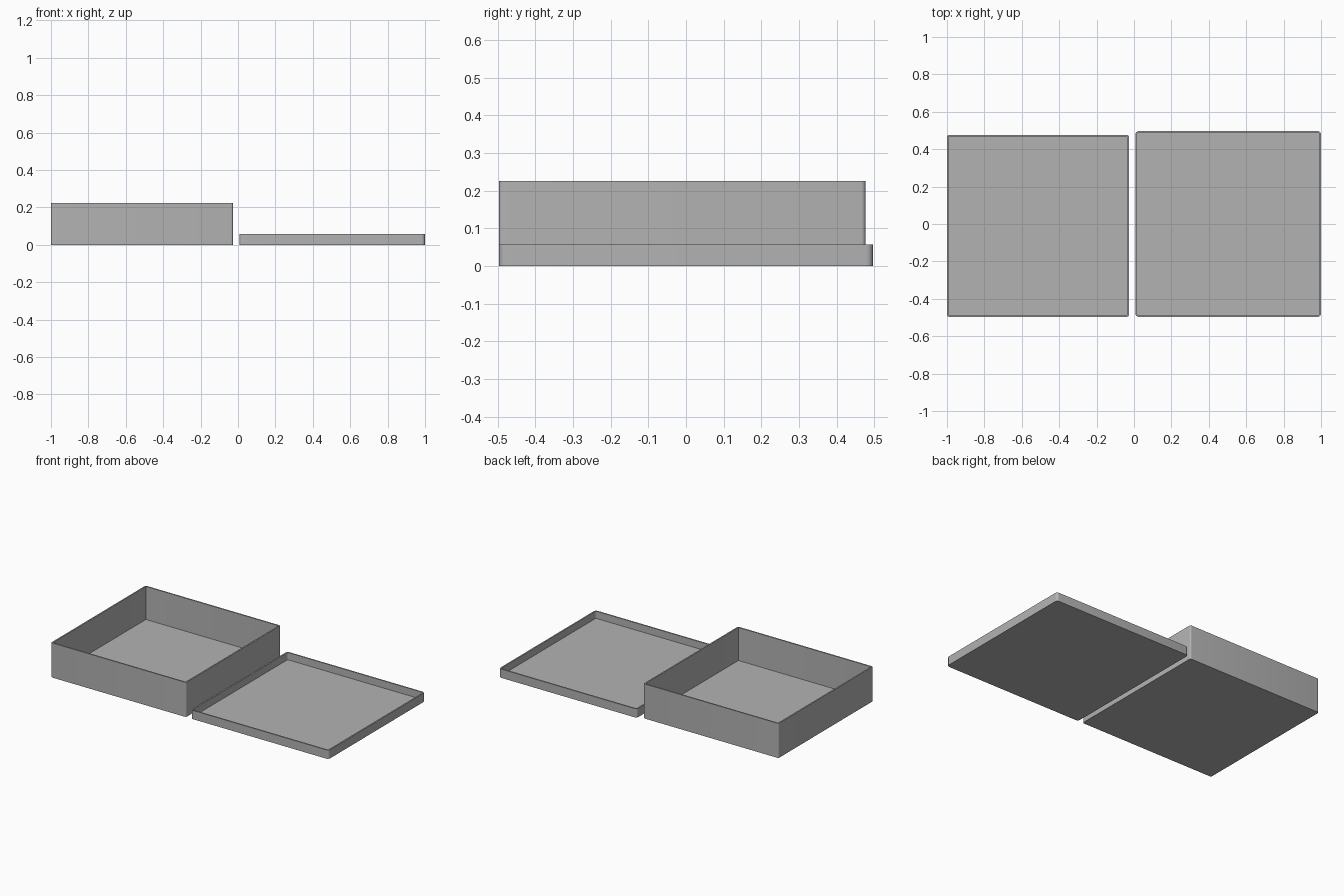
import bpy
import bmesh
import math

default_cube = bpy.data.objects.get("Cube")
if default_cube:
    bpy.data.objects.remove(default_cube, do_unlink=True)

GREY = (0.45, 0.45, 0.45, 1)
material = bpy.data.materials.new("plain_grey")
material.use_nodes = True
material.diffuse_color = GREY
material.node_tree.nodes["Principled BSDF"].inputs["Base Color"].default_value = GREY

WALL = 0.009
FLOOR = 0.01
FRONT = -0.4965


def open_tray(name, left, size, height, radius):
    """Square tray with rounded upright corners, hollowed from above."""
    bm = bmesh.new()
    bmesh.ops.create_cube(bm, size=1)
    bmesh.ops.scale(bm, vec=(size, size, height), verts=bm.verts)
    bmesh.ops.translate(bm, vec=(0, 0, height / 2), verts=bm.verts)

    # Rounded upright corners
    uprights = [e for e in bm.edges
                if abs(e.verts[0].co.z - e.verts[1].co.z) > height / 2]
    bmesh.ops.bevel(bm, geom=uprights, offset=radius, segments=6,
                    profile=0.5, affect='EDGES')

    # Rim and cavity
    bm.normal_update()
    top = max(bm.faces, key=lambda f: f.calc_center_median().z)
    bmesh.ops.inset_region(bm, faces=[top], thickness=WALL, use_even_offset=True)
    floor = bmesh.ops.extrude_discrete_faces(bm, faces=[top])["faces"][0]
    bmesh.ops.translate(bm, vec=(0, 0, FLOOR - height), verts=floor.verts)
    bm.normal_update()

    mesh = bpy.data.meshes.new(name)
    bm.to_mesh(mesh)
    bm.free()
    mesh.materials.append(material)
    tray = bpy.data.objects.new(name, mesh)
    tray.location = (left + size / 2, FRONT + size / 2, 0)
    bpy.context.collection.objects.link(tray)

    bpy.ops.object.select_all(action='DESELECT')
    tray.select_set(True)
    bpy.context.view_layer.objects.active = tray
    bpy.ops.object.shade_smooth_by_angle(angle=math.radians(30))
    return tray


# Deep box beside its shallow upturned lid
open_tray("box_base", -1.0, 0.973, 0.225, 0.0105)
open_tray("box_lid", 0.007, 0.993, 0.057, 0.018)
